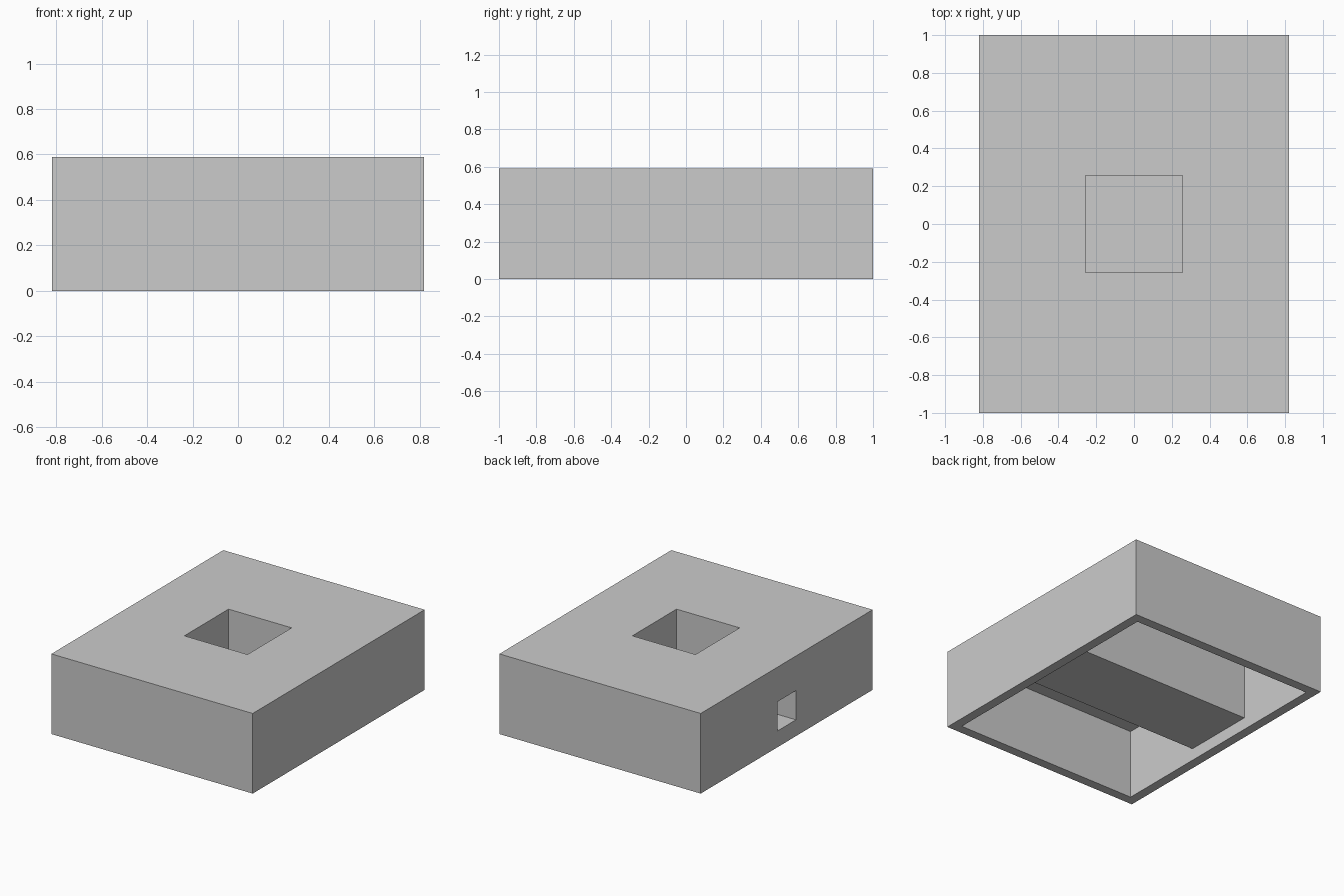
import bpy

cube = bpy.data.objects.get("Cube")
if cube:
    bpy.data.objects.remove(cube, do_unlink=True)

# Overall sizes
HALF_X, HALF_Y, HEIGHT = 0.82, 1.0, 0.59
WALL = 0.07
IN_X, IN_Y = HALF_X - WALL, HALF_Y - WALL
CEILING = 0.515
BEAM_HALF, BEAM_Z = 0.275, 0.09
PIT_HALF, PIT_FLOOR = 0.257, 0.12
SLOT_HALF, SLOT_TOP = 0.108, 0.335

grey = bpy.data.materials.new("plain grey")
grey.use_nodes = True
grey.diffuse_color = (0.6, 0.6, 0.6, 1)
grey.node_tree.nodes["Principled BSDF"].inputs["Base Color"].default_value = grey.diffuse_color


def box(name, low, high):
    """Box between two opposite corners."""
    centre = [(a + b) / 2 for a, b in zip(low, high)]
    bpy.ops.mesh.primitive_cube_add(size=1, location=centre)
    ob = bpy.context.object
    ob.name = name
    ob.scale = [b - a for a, b in zip(low, high)]
    bpy.ops.object.transform_apply(location=True, rotation=False, scale=True)
    ob.data.materials.append(grey)
    return ob


def cut(target, name, low, high):
    """Subtract a box from the target."""
    cutter = box(name, low, high)
    cutter.hide_render = True
    mod = target.modifiers.new(name, 'BOOLEAN')
    mod.operation = 'DIFFERENCE'
    mod.solver = 'EXACT'
    mod.object = cutter
    bpy.context.view_layer.objects.active = target
    bpy.ops.object.modifier_apply(modifier=mod.name)
    bpy.data.objects.remove(cutter, do_unlink=True)


# Outer block
housing = box("housing", (-HALF_X, -HALF_Y, 0), (HALF_X, HALF_Y, HEIGHT))

# Open underside, leaving a rim and the raised beam
cut(housing, "underside_recess", (-IN_X, -IN_Y, -0.1), (IN_X, IN_Y, BEAM_Z))

# Deep pockets either side of the beam
cut(housing, "back_pocket", (-IN_X, BEAM_HALF, -0.1), (IN_X, IN_Y, CEILING))
cut(housing, "front_pocket", (-IN_X, -IN_Y, -0.1), (IN_X, -BEAM_HALF, CEILING))

# Square pit in the top
cut(housing, "top_pit", (-PIT_HALF, -PIT_HALF, PIT_FLOOR), (PIT_HALF, PIT_HALF, HEIGHT + 0.1))

# Side passage leading into the pit
cut(housing, "side_passage", (-HALF_X - 0.1, -SLOT_HALF, PIT_FLOOR), (0, SLOT_HALF, SLOT_TOP))
